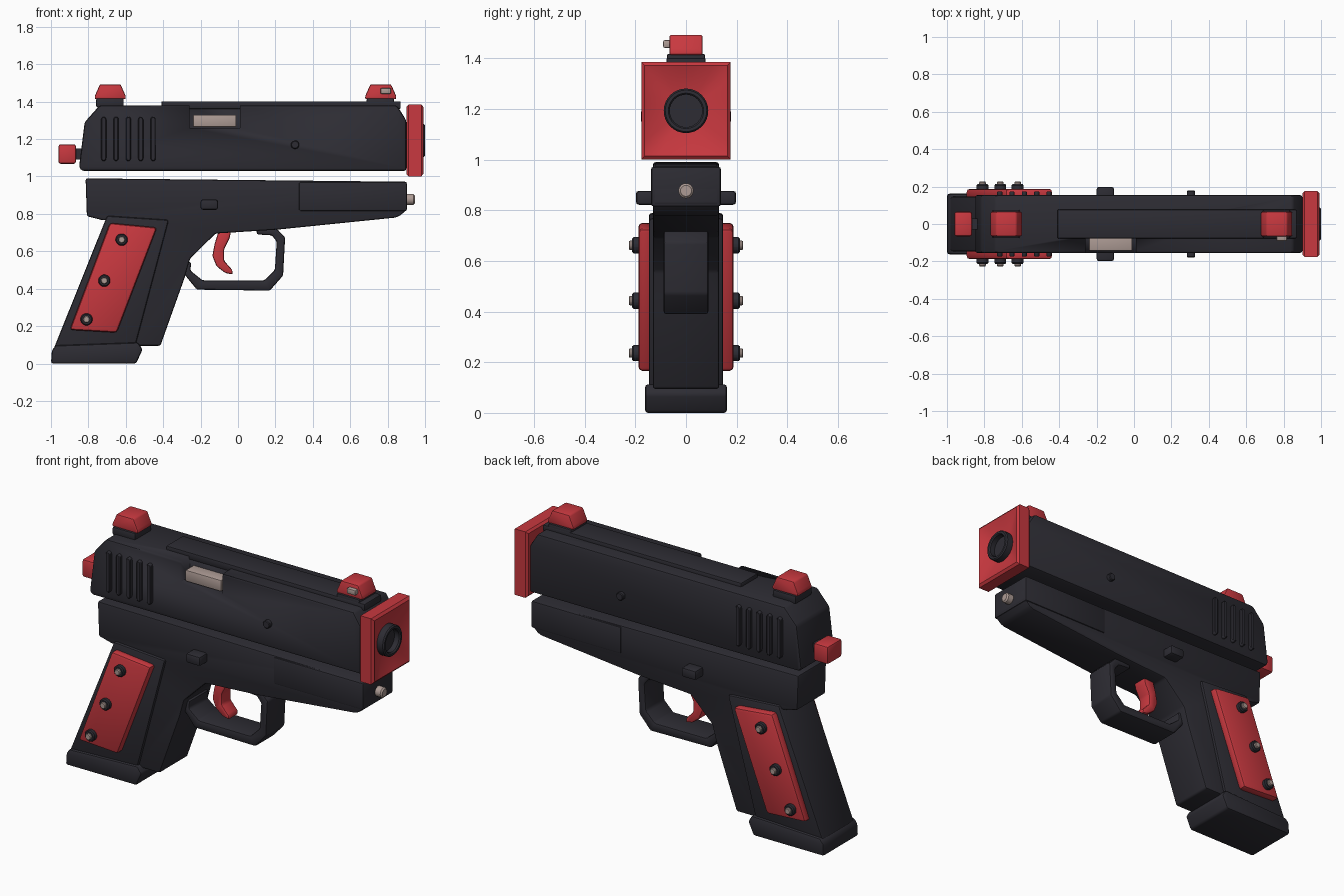
import bpy, bmesh, math
from mathutils import Matrix

if "Cube" in bpy.data.objects:
    bpy.data.objects.remove(bpy.data.objects["Cube"])


def material(name, rgb):
    m = bpy.data.materials.new(name)
    m.diffuse_color = (*rgb, 1)
    m.use_nodes = True
    m.node_tree.nodes["Principled BSDF"].inputs["Base Color"].default_value = m.diffuse_color
    return m


DARK = material("dark", (0.026, 0.025, 0.033))
RED = material("red", (0.58, 0.04, 0.05))
METAL = material("metal", (0.42, 0.33, 0.30))


def finish(name, bm, mat, bevel=0.0, segs=2):
    bmesh.ops.recalc_face_normals(bm, faces=bm.faces)
    if bevel:
        edges = [e for e in bm.edges if e.calc_face_angle(0) > 0.3]
        bmesh.ops.bevel(bm, geom=edges, offset=bevel, segments=segs,
                        profile=0.5, affect='EDGES', clamp_overlap=True)
    me = bpy.data.meshes.new(name)
    bm.to_mesh(me)
    bm.free()
    ob = bpy.data.objects.new(name, me)
    bpy.context.collection.objects.link(ob)
    me.materials.append(mat)
    bpy.ops.object.select_all(action='DESELECT')
    ob.select_set(True)
    bpy.context.view_layer.objects.active = ob
    bpy.ops.object.shade_smooth_by_angle(angle=math.radians(35))
    return ob


def prism(name, pts, y0, y1, mat, bevel=0.01, segs=2):
    """Side profile (x, z) extruded from y0 to y1."""
    bm = bmesh.new()
    f = bm.faces.new([bm.verts.new((x, y0, z)) for x, z in pts])
    r = bmesh.ops.extrude_face_region(bm, geom=[f])
    vs = [v for v in r['geom'] if isinstance(v, bmesh.types.BMVert)]
    bmesh.ops.translate(bm, verts=vs, vec=(0, y1 - y0, 0))
    return finish(name, bm, mat, bevel, segs)


def box(name, x0, x1, y0, y1, z0, z1, mat, bevel=0.01):
    return prism(name, [(x0, z0), (x1, z0), (x1, z1), (x0, z1)], y0, y1, mat, bevel)


def rod(name, x, z, y0, y1, r, mat, n=16, bevel=0.006):
    """Cylinder along y."""
    pts = [(x + r * math.cos(2 * math.pi * i / n), z + r * math.sin(2 * math.pi * i / n))
           for i in range(n)]
    return prism(name, pts, y0, y1, mat, bevel, 1)


def loft_x(name, rings, z, mat, n=32):
    """Rings along x: (x, half width, half height, square?), capped at both ends."""
    bm = bmesh.new()
    loops = []
    for x, w, h, square in rings:
        loop = []
        for i in range(n):
            c, s = math.cos(2 * math.pi * i / n), math.sin(2 * math.pi * i / n)
            k = 1 / max(abs(c), abs(s)) if square else 1
            loop.append(bm.verts.new((x, w * c * k, z + h * s * k)))
        loops.append(loop)
    for a, b in zip(loops, loops[1:]):
        for i in range(n):
            j = (i + 1) % n
            bm.faces.new((a[i], a[j], b[j], b[i]))
    bm.faces.new(loops[0])
    bm.faces.new(loops[-1])
    return finish(name, bm, mat)


# Slide with ejection port cut out of its front upper edge
slide = prism("slide", [(-0.85, 1.05), (-0.835, 1.03), (0.9, 1.03), (0.9, 1.30),
                        (0.85, 1.38), (-0.74, 1.38), (-0.82, 1.29)],
              -0.155, 0.155, DARK, 0.014)
cutter = box("port_cutter", -0.26, 0.01, -0.3, -0.07, 1.26, 1.5, DARK, 0)
cutter.hide_render = True
cutter.hide_set(True)
cut = slide.modifiers.new("port", 'BOOLEAN')
cut.object = cutter
cut.operation = 'DIFFERENCE'
cut.solver = 'EXACT'
box("ejection_block", -0.24, -0.01, -0.142, -0.05, 1.265, 1.33, METAL, 0.005)
box("top_rib", -0.41, 0.87, -0.078, 0.078, 1.36, 1.402, DARK, 0.008)

# Muzzle plate with a sunken face, and hollow barrel
loft_x("muzzle_plate", [(0.90, 0.165, 0.18, True), (0.912, 0.176, 0.192, True),
                        (0.98, 0.176, 0.192, True), (0.992, 0.163, 0.178, True),
                        (0.955, 0.085, 0.085, False)], 1.193, RED)
loft_x("barrel", [(0.88, 0.088, 0.088, False), (0.993, 0.088, 0.088, False),
                  (1.0, 0.082, 0.082, False), (1.0, 0.07, 0.07, False),
                  (0.993, 0.064, 0.064, False), (0.963, 0.064, 0.064, False)], 1.193, DARK)
box("rear_knob", -0.96, -0.866, -0.066, 0.066, 1.068, 1.172, RED, 0.012)
box("rear_knob_stem", -0.88, -0.8, -0.03, 0.03, 1.09, 1.15, DARK, 0)

# Sights
for name, cx in (("rear_sight", -0.683), ("front_sight", 0.763)):
    box(name + "_base", cx - 0.075, cx + 0.072, -0.076, 0.076, 1.37, 1.418, DARK, 0.008)
    prism(name, [(cx - 0.083, 1.413), (cx + 0.083, 1.413), (cx + 0.083, 1.43),
                 (cx + 0.055, 1.493), (cx - 0.055, 1.493), (cx - 0.083, 1.43)],
          -0.066, 0.066, RED, 0.01)
box("sight_stud", 0.762, 0.818, -0.09, -0.05, 1.442, 1.472, METAL, 0.005)

# Frame with the front strap of the grip
prism("frame", [(-0.815, 0.99), (0.9, 0.972), (0.905, 0.825), (0.866, 0.79), (0.84, 0.78),
                (0.21, 0.716), (-0.12, 0.695), (-0.257, 0.56), (-0.285, 0.46),
                (-0.415, 0.095), (-0.56, 0.095), (-0.95, 0.11), (-0.70, 0.768),
                (-0.72, 0.765), (-0.808, 0.788)], -0.131, 0.131, DARK, 0.016)
box("dust_cover", 0.325, 0.903, -0.138, 0.138, 0.815, 0.972, DARK, 0.01)
loft_x("guide_rod", [(0.88, 0.03, 0.03, False), (0.937, 0.03, 0.03, False),
                     (0.945, 0.022, 0.022, False)], 0.877, METAL, 16)

# Grip and base plate
prism("grip", [(-0.70, 0.79), (-0.37, 0.768), (-0.55, 0.09), (-0.985, 0.08)],
      -0.147, 0.147, DARK, 0.012)
prism("base_plate", [(-1.0, 0.0), (-0.545, 0.0), (-0.51, 0.075), (-0.535, 0.113),
                     (-0.975, 0.097), (-0.995, 0.07)], -0.162, 0.162, DARK, 0.012)

# Trigger guard and trigger
prism("trigger_guard", [(0.10, 0.73), (0.21, 0.718), (0.252, 0.675), (0.241, 0.47),
                        (0.17, 0.39), (-0.22, 0.395), (-0.285, 0.475), (-0.30, 0.56),
                        (-0.25, 0.54), (-0.255, 0.497), (-0.19, 0.445), (0.14, 0.444),
                        (0.197, 0.50), (0.207, 0.652), (0.18, 0.686), (0.10, 0.69)],
      -0.088, 0.088, DARK, 0.01)
prism("trigger", [(-0.10, 0.72), (-0.035, 0.72), (-0.045, 0.67), (-0.075, 0.61),
                  (-0.075, 0.55), (-0.03, 0.50), (-0.028, 0.475), (-0.07, 0.485),
                  (-0.115, 0.52), (-0.137, 0.575), (-0.125, 0.64)],
      -0.045, 0.045, RED, 0.01)

# Details repeated on both sides
for side, s in (("front", -1), ("back", 1)):
    prism("grip_panel_" + side, [(-0.685, 0.752), (-0.433, 0.727), (-0.648, 0.165),
                                 (-0.90, 0.18)], s * 0.13, s * 0.188, RED, 0.016)
    for i, (x, z) in enumerate([(-0.622, 0.662), (-0.715, 0.443), (-0.81, 0.236)]):
        rod(f"screw_{side}_{i}", x, z, s * 0.17, s * 0.213, 0.033, DARK)
        rod(f"screw_tip_{side}_{i}", x, z, s * 0.2, s * 0.226, 0.019, METAL, 12, 0.004)
    box("frame_button_" + side, -0.2, -0.107, s * 0.11, s * 0.198, 0.822, 0.877, DARK, 0.012)
    rod("slide_pin_" + side, 0.305, 1.17, s * 0.14, s * 0.178, 0.023, DARK)
    for i in range(5):
        x, pts = -0.718 + 0.066 * i, []
        for zc, a0 in ((1.307, 0), (1.095, math.pi)):
            pts += [(x + 0.014 * math.cos(a0 + k * math.pi / 4),
                     zc + 0.014 * math.sin(a0 + k * math.pi / 4)) for k in range(5)]
        prism(f"grip_rib_{side}_{i}", pts, s * 0.14, s * 0.175, DARK, 0.005, 1)
